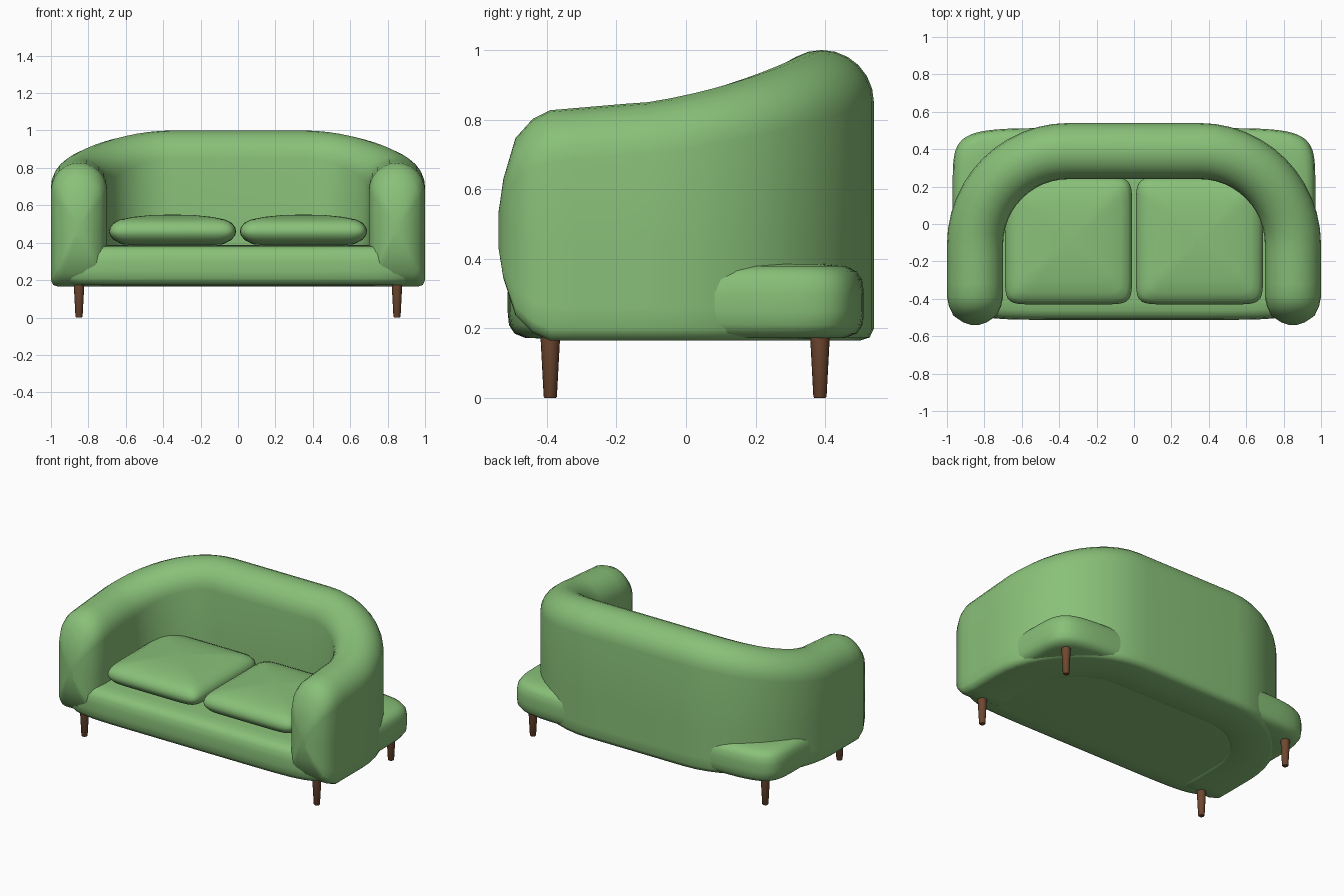
import bpy, bmesh, math

if "Cube" in bpy.data.objects:
    bpy.data.objects.remove(bpy.data.objects["Cube"])


def material(name, rgb):
    m = bpy.data.materials.new(name)
    m.diffuse_color = (*rgb, 1)
    m.use_nodes = True
    m.node_tree.nodes["Principled BSDF"].inputs["Base Color"].default_value = m.diffuse_color
    return m


GREEN = material("green fabric", (0.25, 0.53, 0.19))
BROWN = material("brown wood", (0.16, 0.065, 0.03))


def loft(name, rings, mat, angle=50):
    """Skin a list of closed rings and cap both ends."""
    bm = bmesh.new()
    loops = [[bm.verts.new(p) for p in ring] for ring in rings]
    n = len(loops[0])
    for a, b in zip(loops, loops[1:]):
        for i in range(n):
            j = (i + 1) % n
            bm.faces.new((a[i], a[j], b[j], b[i]))
    bm.faces.new(loops[0][::-1])
    bm.faces.new(loops[-1])
    bmesh.ops.recalc_face_normals(bm, faces=bm.faces)
    me = bpy.data.meshes.new(name)
    bm.to_mesh(me)
    bm.free()
    me.materials.append(mat)
    ob = bpy.data.objects.new(name, me)
    bpy.context.collection.objects.link(ob)
    bpy.ops.object.select_all(action='DESELECT')
    ob.select_set(True)
    bpy.context.view_layer.objects.active = ob
    bpy.ops.object.shade_smooth_by_angle(angle=math.radians(angle))
    return ob


def outline(cx, cy, hx, hy, z, power, count=64):
    """Rounded rectangle (superellipse) at height z."""
    pts = []
    for i in range(count):
        a = 2 * math.pi * (i + 0.5) / count
        c, s = math.cos(a), math.sin(a)
        pts.append((cx + hx * math.copysign(abs(c) ** (2 / power), c),
                    cy + hy * math.copysign(abs(s) ** (2 / power), s), z))
    return pts


def slab(name, cx, cy, hx, hy, power, profile):
    """Soft slab from (inset, height) pairs."""
    loft(name, [outline(cx, cy, hx - d, hy - d, z, power) for d, z in profile], GREEN)


# seat base, poking out at the back corners
slab("seat_base", 0, 0, 0.97, 0.513, 8,
     [(0.12, 0.17), (0.05, 0.173), (0.02, 0.185), (0.004, 0.21), (0, 0.25), (0, 0.30),
      (0.006, 0.34), (0.022, 0.365), (0.05, 0.379), (0.10, 0.385), (0.2, 0.387)])

# two domed seat cushions
for side, x in (("left", -0.35), ("right", 0.35)):
    slab(side + "_cushion", x, -0.09, 0.34, 0.34, 10,
         [(0.15, 0.385), (0.07, 0.392), (0.025, 0.415), (0.005, 0.44), (0, 0.46),
          (0.005, 0.482), (0.022, 0.505), (0.06, 0.524), (0.13, 0.538),
          (0.22, 0.547), (0.31, 0.55)])

# wrap-around back and arms: (x, y, normal x, normal y, top, scale)
half = []
for y, s in ((-0.539, 0.15), (-0.525, 0.43), (-0.49, 0.77), (-0.44, 0.93)):
    half.append((0.85, y, 1, 0, 0.827, s))
for i in range(4):
    half.append((0.85, -0.39 + 0.07 * i, 1, 0, 0.827 + 0.006 * i, 1))
for i in range(13):
    t = i / 12
    a = t * math.pi / 2
    rise = 0.5 * math.sin(a) + 0.5 * t * t * (3 - 2 * t)
    half.append((0.35 + 0.5 * math.cos(a), -0.11 + 0.5 * math.sin(a),
                 math.cos(a), math.sin(a), 0.85 + 0.15 * rise, 1))
frames = half + [(-x, y, -nx, ny, top, s) for x, y, nx, ny, top, s in reversed(half)]


def wall_ring(x, y, nx, ny, top, s):
    side = [(0.11, 0.165), (0.138, 0.174), (0.15, 0.20), (0.15, 0.26), (0.15, 0.45)]
    arch = [(0.15 * math.cos(k * math.pi / 12), top - 0.15 + 0.15 * math.sin(k * math.pi / 12))
            for k in range(13)]
    section = side + arch + [(-o, z) for o, z in reversed(side)]
    return [(x + nx * o * s, y + ny * o * s, 0.48 + (z - 0.48) * s) for o, z in section]


loft("back_and_arms", [wall_ring(*f) for f in frames], GREEN)

# four tapered legs
for fb, y in (("front", -0.39), ("back", 0.385)):
    for lr, x in (("left", -0.85), ("right", 0.85)):
        rings = [[(x + r * math.cos(k * math.pi / 8), y + r * math.sin(k * math.pi / 8), z)
                  for k in range(16)]
                 for r, z in ((0.016, 0), (0.019, 0.004), (0.029, 0.19))]
        loft(fb + "_" + lr + "_leg", rings, BROWN, 40)
